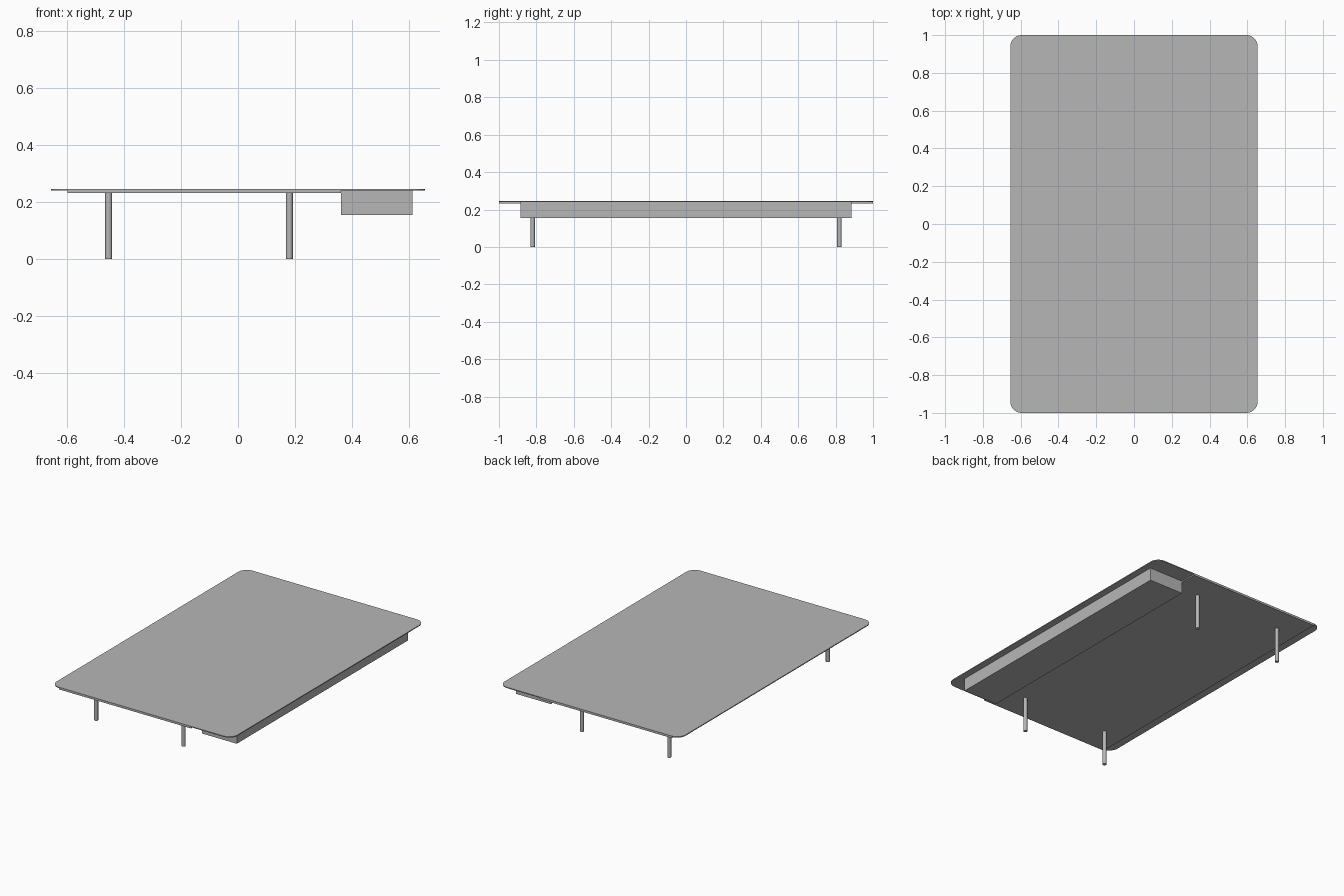
import bpy
import bmesh
from math import cos, sin, pi, radians

cube = bpy.data.objects.get("Cube")
if cube:
    bpy.data.objects.remove(cube, do_unlink=True)

# One plain grey for the whole table
grey = bpy.data.materials.new("grey")
grey.use_nodes = True
grey.diffuse_color = (0.47, 0.47, 0.47, 1)
grey.node_tree.nodes["Principled BSDF"].inputs["Base Color"].default_value = grey.diffuse_color

HALF_X, HALF_Y, CORNER = 0.655, 1.0, 0.06
TOP, SLAB, PANEL = 0.245, 0.239, 0.231


def prism(name, outline, z0, z1, smooth=False):
    """Extrude a flat outline from z0 up to z1."""
    bm = bmesh.new()
    base = bm.faces.new([bm.verts.new((x, y, z0)) for x, y in outline])
    lifted = bmesh.ops.extrude_face_region(bm, geom=[base], use_keep_orig=True)
    for item in lifted["geom"]:
        if isinstance(item, bmesh.types.BMVert):
            item.co.z = z1
    bmesh.ops.recalc_face_normals(bm, faces=bm.faces)
    mesh = bpy.data.meshes.new(name)
    bm.to_mesh(mesh)
    bm.free()
    mesh.materials.append(grey)
    obj = bpy.data.objects.new(name, mesh)
    bpy.context.collection.objects.link(obj)
    if smooth:
        bpy.ops.object.select_all(action="DESELECT")
        obj.select_set(True)
        bpy.context.view_layer.objects.active = obj
        bpy.ops.object.shade_smooth_by_angle(angle=radians(30))
    return obj


def rectangle(x0, x1, y0, y1):
    return [(x0, y0), (x1, y0), (x1, y1), (x0, y1)]


def arc(cx, cy, r, start, sweep, steps):
    return [(cx + r * cos(start + sweep * i / steps),
             cy + r * sin(start + sweep * i / steps)) for i in range(steps + 1)]


# Thin top with rounded corners
outline = []
for i, (sx, sy) in enumerate([(1, 1), (-1, 1), (-1, -1), (1, -1)]):
    outline += arc(sx * (HALF_X - CORNER), sy * (HALF_Y - CORNER), CORNER, i * pi / 2, pi / 2, 10)
prism("table_top", outline, SLAB, TOP, smooth=True)

# Shallow panel under the top, running its full length
prism("under_panel", rectangle(-0.597, 0.36, -HALF_Y, HALF_Y), PANEL, SLAB)

# Long box hung below one side
prism("side_box", rectangle(0.36, 0.611, -0.885, 0.885), 0.154, SLAB)

# Four round legs
for side, x in (("right", -0.453), ("left", 0.18)):
    for end, y in (("front", -0.82), ("back", 0.82)):
        prism(f"{end}_{side}_leg", arc(x, y, 0.012, 0, 2 * pi, 24)[:-1], 0, PANEL, smooth=True)
